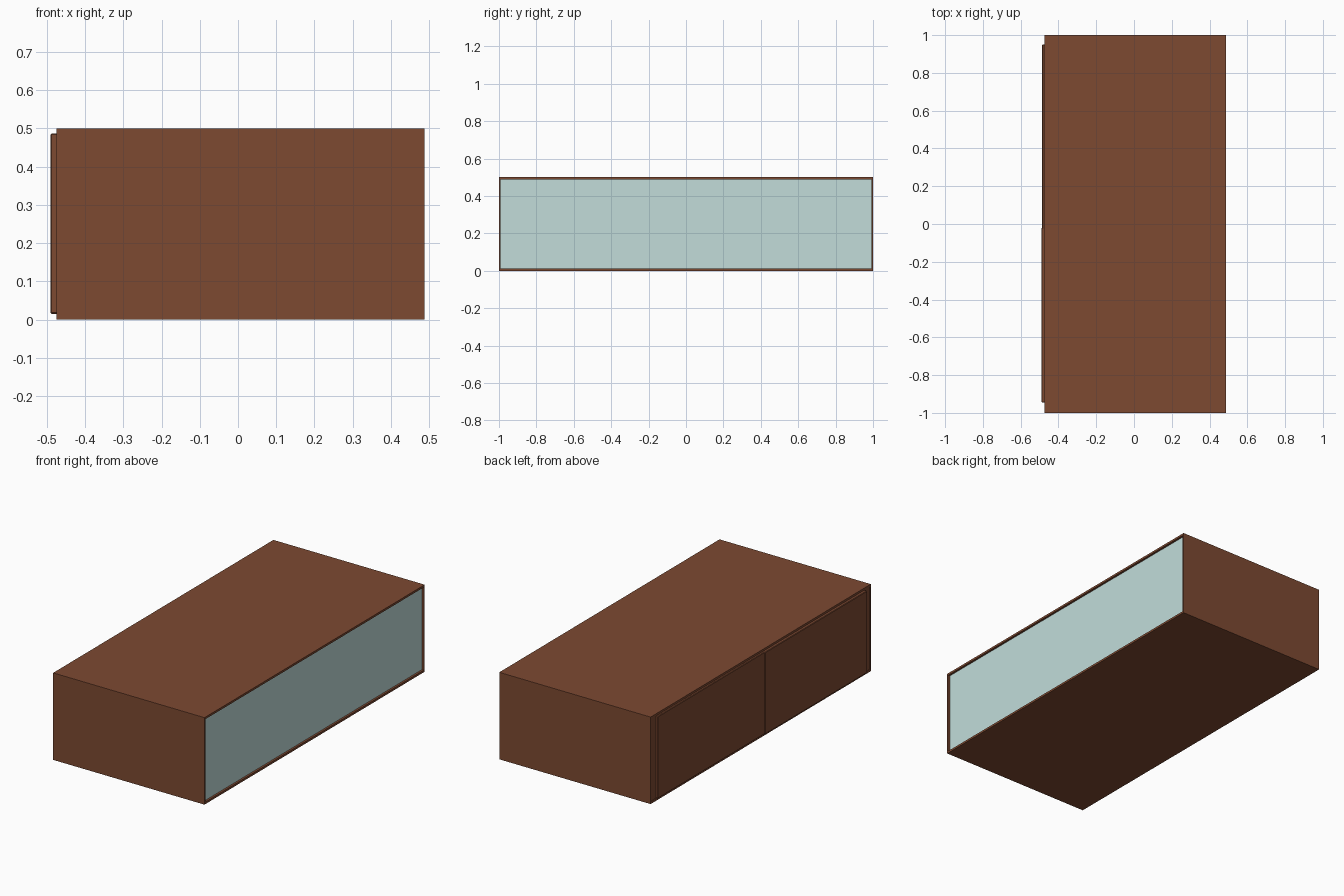
import bpy, bmesh

if "Cube" in bpy.data.objects:
    bpy.data.objects.remove(bpy.data.objects["Cube"])


def material(name, color):
    m = bpy.data.materials.new(name)
    m.diffuse_color = (*color, 1)
    m.use_nodes = True
    m.node_tree.nodes["Principled BSDF"].inputs["Base Color"].default_value = m.diffuse_color
    return m


WOOD = material("wood", (0.205, 0.067, 0.031))
GLASS = material("glass", (0.54, 0.72, 0.70))


def finish(name, bm, mat):
    bmesh.ops.recalc_face_normals(bm, faces=bm.faces)
    mesh = bpy.data.meshes.new(name)
    bm.to_mesh(mesh)
    bm.free()
    mesh.materials.append(mat)
    ob = bpy.data.objects.new(name, mesh)
    bpy.context.collection.objects.link(ob)
    return ob


def box(name, x, y, z, mat=WOOD, bevel=0):
    bm = bmesh.new()
    bmesh.ops.create_cube(bm, size=1)
    for v in bm.verts:
        v.co = [(a + b) / 2 + c * (b - a) for c, (a, b) in zip(v.co, (x, y, z))]
    ob = finish(name, bm, mat)
    if bevel:
        mod = ob.modifiers.new("bevel", "BEVEL")
        mod.width = bevel
    return ob


# Wooden case: four walls, open towards the glass
X0, X1, T = -0.475, 0.487, 0.012
box("case_bottom", (X0, X1), (-1, 1), (0, T))
box("case_top", (X0, X1), (-1, 1), (0.5 - T, 0.5))
for side, y in (("front", (-1, -0.992)), ("back", (0.992, 1))):
    box(f"case_{side}_wall", (X0, X1), y, (T, 0.5 - T))

# Back panel, slightly recessed, with two overlapping sliding doors
box("rear_panel", (X0 + 0.004, X0 + 0.012), (-0.992, 0.992), (T, 0.5 - T))
box("outer_door", (-0.49, X0 + 0.004), (-0.945, -0.02), (0.015, 0.487), bevel=0.003)
box("inner_door", (-0.486, X0 + 0.004), (-0.03, 0.95), (0.015, 0.487), bevel=0.003)

# Jagged break line in the glass, as (y, z) points
UPPER = [(-.97, .09), (-.98, .13), (-.905, .17), (-.895, .22), (-.94, .29), (-.93, .32),
         (-.88, .36), (-.94, .44), (-.88, .487), (-.84, .42), (-.79, .46), (-.74, .44),
         (-.71, .465), (-.665, .4), (-.6, .43), (-.575, .38), (-.52, .435), (-.46, .4),
         (-.435, .43), (-.4, .42), (-.3, .43), (-.28, .445), (-.18, .455), (-.15, .435),
         (-.15, .32), (-.1, .4), (-.01, .455), (.01, .345), (.055, .445), (.125, .33),
         (.205, .43), (.26, .4), (.3, .46), (.36, .41), (.365, .255), (.53, .245),
         (.75, .43), (.78, .34), (.82, .42), (.87, .47), (.92, .42), (.935, .33)]
LOWER = [(.84, .24), (.875, .2), (.885, .14), (.79, .17), (.785, .07), (.77, .04),
         (.625, .125), (.58, .035), (.46, .165), (.395, .015), (.275, .13), (.255, .065),
         (.215, .045), (.165, .135), (.115, .12), (.045, .055), (-.005, .12), (-.05, .13),
         (-.13, .065), (-.18, .075), (-.215, .145), (-.435, .06), (-.485, .14),
         (-.57, .075), (-.655, .05), (-.73, .105), (-.735, .15), (-.87, .095)]
PANE = [(-.992, T), (.992, T), (.992, .5 - T), (-.992, .5 - T)]


def glass(name, x, *loops):
    bm = bmesh.new()
    for loop in loops:
        vs = [bm.verts.new((x, y, z)) for y, z in loop]
        for a, b in zip(vs, vs[1:] + vs[:1]):
            bm.edges.new((a, b))
    bmesh.ops.triangle_fill(bm, edges=bm.edges[:], use_beauty=True, normal=(1, 0, 0))
    return finish(name, bm, GLASS)


# Broken rim in the opening and the whole pane just behind it
glass("broken_glass_rim", X1 - 0.012, PANE, UPPER + LOWER)
glass("glass_pane", X1 - 0.014, PANE)
